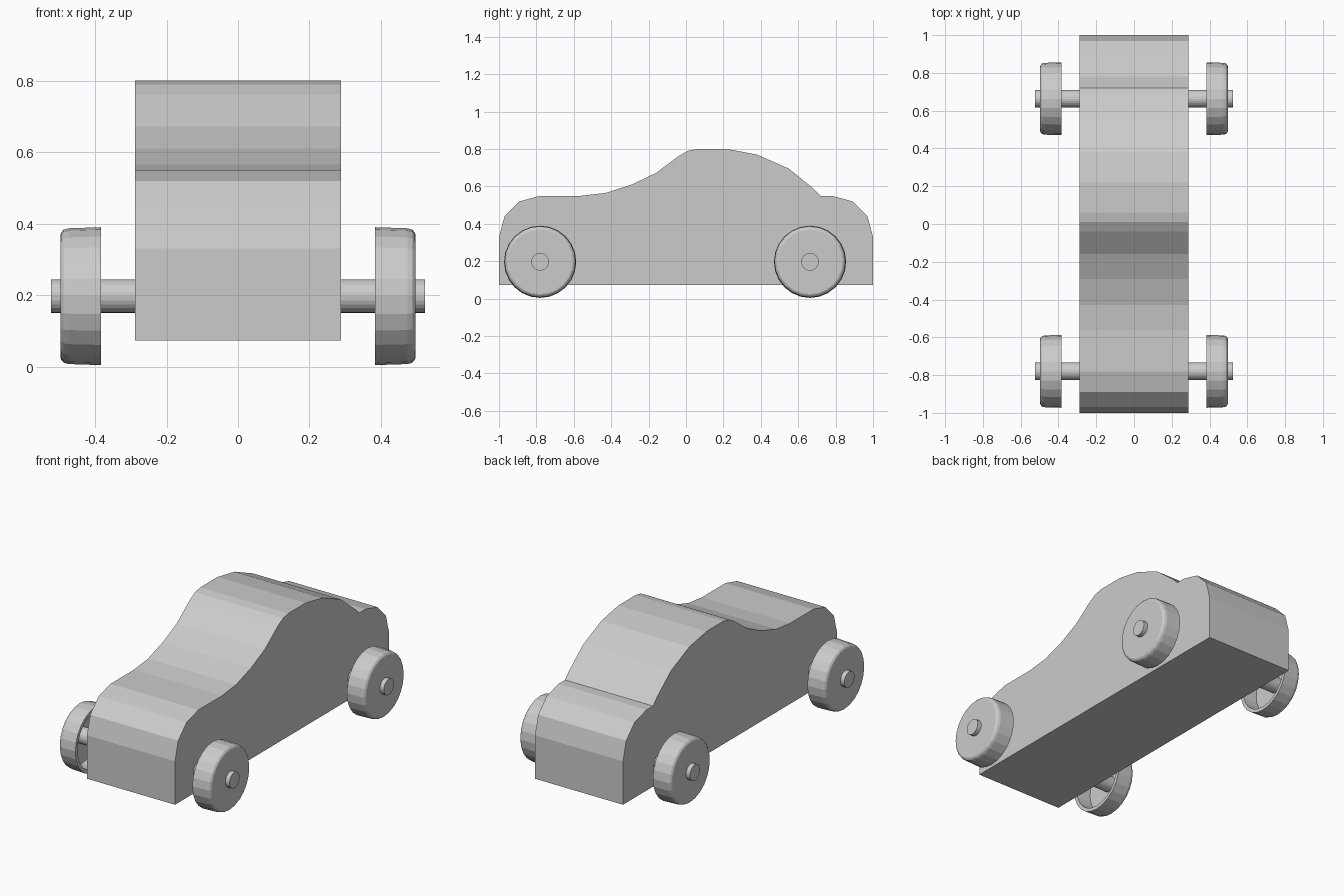
import bpy, bmesh
from math import sin, cos, tau

if "Cube" in bpy.data.objects:
    bpy.data.objects.remove(bpy.data.objects["Cube"])

HUB_Z = 0.197
AXLE_Y = {"front": -0.78, "rear": 0.663}


def new_object(name, bm):
    bmesh.ops.recalc_face_normals(bm, faces=bm.faces[:])
    mesh = bpy.data.meshes.new(name)
    bm.to_mesh(mesh)
    bm.free()
    obj = bpy.data.objects.new(name, mesh)
    bpy.context.collection.objects.link(obj)
    return obj


def lathe_x(name, profile, loc, segments=24):
    """Revolve (x, radius) points around the x axis and cap both ends."""
    bm = bmesh.new()
    rings = [[bm.verts.new((x, r * cos(tau * i / segments), r * sin(tau * i / segments)))
              for i in range(segments)] for x, r in profile]
    for a, b in zip(rings, rings[1:]):
        for i in range(segments):
            j = (i + 1) % segments
            bm.faces.new((a[i], a[j], b[j], b[i]))
    bm.faces.new(rings[0])
    bm.faces.new(rings[-1])
    obj = new_object(name, bm)
    obj.location = loc
    return obj


# Car body: side silhouette (y, z) extruded across the width
SILHOUETTE = [(-1, 0.073), (-1, 0.33), (-0.97, 0.44), (-0.89, 0.52), (-0.78, 0.55),
              (-0.56, 0.55), (-0.43, 0.565), (-0.29, 0.61), (-0.16, 0.672),
              (-0.04, 0.762), (0.01, 0.79), (0.06, 0.80), (0.22, 0.80), (0.38, 0.77),
              (0.55, 0.695), (0.68, 0.59), (0.72, 0.55), (0.78, 0.55), (0.89, 0.52),
              (0.97, 0.44), (1, 0.33), (1, 0.073)]
HALF_WIDTH = 0.288
bm = bmesh.new()
side = bm.faces.new([bm.verts.new((-HALF_WIDTH, y, z)) for y, z in SILHOUETTE])
new = bmesh.ops.extrude_face_region(bm, geom=[side], use_keep_orig=True)["geom"]
bmesh.ops.translate(bm, vec=(2 * HALF_WIDTH, 0, 0),
                    verts=[v for v in new if isinstance(v, bmesh.types.BMVert)])
new_object("body", bm)

# Wheel section: recessed inner side, tread, rounded outer edge
WHEEL = [(0.475, 0.168), (0.383, 0.172), (0.383, 0.193), (0.475, 0.190),
         (0.488, 0.186), (0.495, 0.178), (0.497, 0.172)]

for end, y in AXLE_Y.items():
    lathe_x(f"{end}_axle", [(-0.523, 0.047), (0.523, 0.047)], (0, y, HUB_Z))
    for label, s in (("left", -1), ("right", 1)):
        lathe_x(f"{end}_{label}_wheel", [(s * x, r) for x, r in WHEEL], (0, y, HUB_Z))
